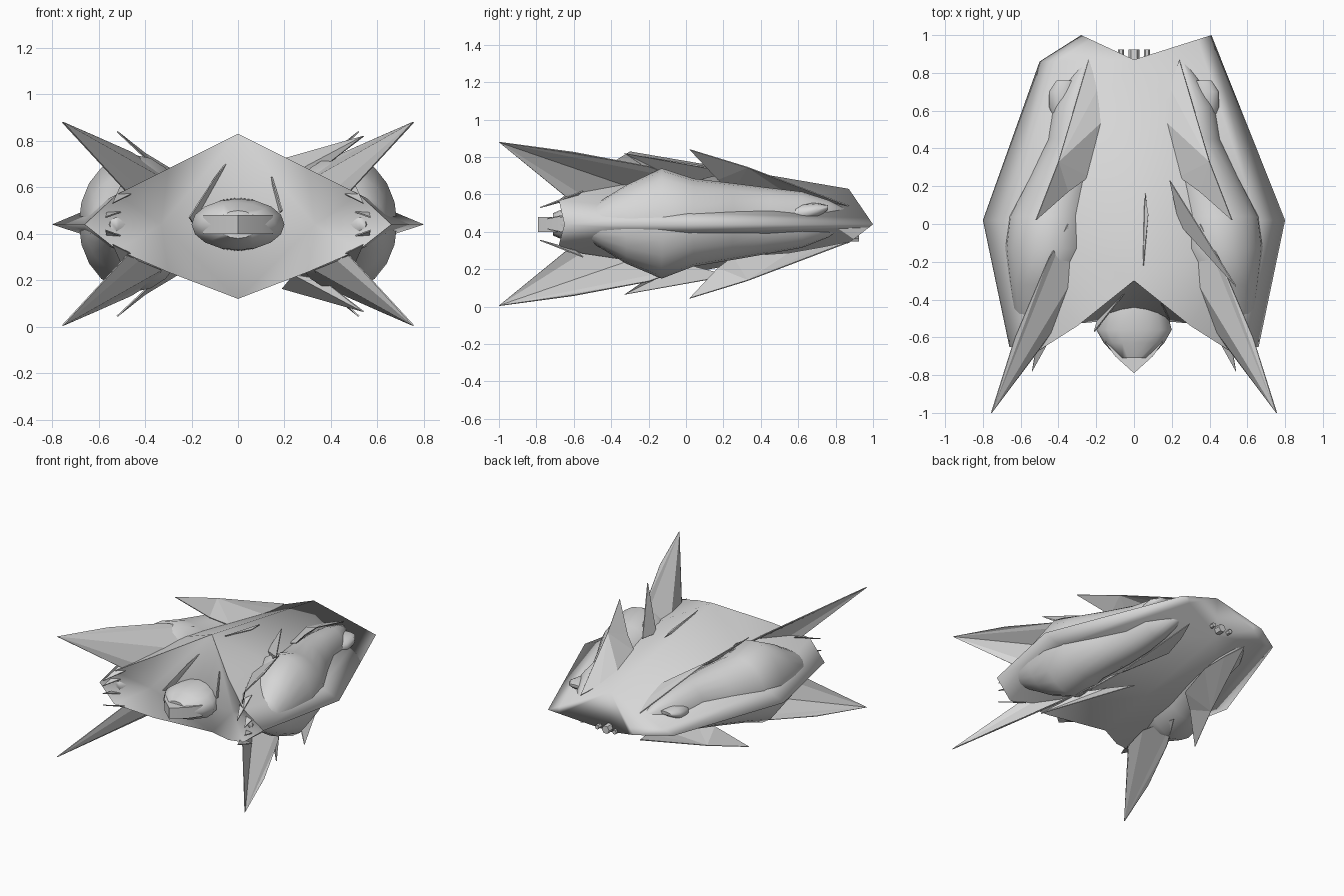
import bpy, math
from mathutils import Vector

if "Cube" in bpy.data.objects:
    bpy.data.objects.remove(bpy.data.objects["Cube"])

MID = 0.44
grey = bpy.data.materials.new("hull grey")
grey.diffuse_color = (0.68, 0.68, 0.68, 1)
grey.use_nodes = True
grey.node_tree.nodes["Principled BSDF"].inputs["Base Color"].default_value = grey.diffuse_color


def make(name, verts, faces, angle=60, thick=0):
    me = bpy.data.meshes.new(name)
    me.from_pydata([tuple(v) for v in verts], [], faces)
    me.validate()
    ob = bpy.data.objects.new(name, me)
    bpy.context.collection.objects.link(ob)
    me.materials.append(grey)
    bpy.ops.object.select_all(action='DESELECT')
    ob.select_set(True)
    bpy.context.view_layer.objects.active = ob
    bpy.ops.object.mode_set(mode='EDIT')
    bpy.ops.mesh.select_all(action='SELECT')
    bpy.ops.mesh.normals_make_consistent(inside=False)
    bpy.ops.object.mode_set(mode='OBJECT')
    if thick:
        mod = ob.modifiers.new("thickness", 'SOLIDIFY')
        mod.thickness = thick
        mod.offset = 0
    elif angle >= 180:
        bpy.ops.object.shade_smooth()
    else:
        bpy.ops.object.shade_smooth_by_angle(angle=math.radians(angle))
    return ob


def loft(name, stations, n=20, side=1, angle=60):
    """Ellipse sections along y: (y, x centre, z centre, x radius, z radius)."""
    verts, faces = [], []
    for y, xc, zc, rx, rz in stations:
        for i in range(n):
            a = 2 * math.pi * i / n
            verts.append((side * (xc + rx * math.cos(a)), y, zc + rz * math.sin(a)))
    for s in range(len(stations) - 1):
        for i in range(n):
            j = (i + 1) % n
            faces.append((s * n + i, s * n + j, (s + 1) * n + j, (s + 1) * n + i))
    last = (len(stations) - 1) * n
    faces += [tuple(range(n)), tuple(range(last, last + n))]
    return make(name, verts, faces, angle)


def blade(name, pts, sx=1, flip=False):
    """Thin fin as a triangle fan from its first point."""
    verts = [(sx * x, y, 2 * MID + 0.005 - z if flip else z) for x, y, z in pts]
    faces = [(0, i, i + 1) for i in range(1, len(pts) - 1)]
    return make(name, verts, faces, thick=0.006)


class Patch:
    """Collects triangles with shared corners."""
    def __init__(self):
        self.verts, self.faces = [], []

    def tri(self, *pts):
        ids = []
        for p in pts:
            p = tuple(round(c, 4) for c in p)
            if p not in self.verts:
                self.verts.append(p)
            ids.append(self.verts.index(p))
        if len(set(ids)) == 3:
            self.faces.append(tuple(ids))


# Diamond hull: ridge, keel, swept front edge and rim; the rear corners differ
hull, wall = Patch(), Patch()
rear_rim = {1: [(0.41, 1.0, MID)],
            -1: [(-0.5, 0.86, MID), (-0.28, 1.0, MID)]}
shells = [((0, -0.3, 0.83), (0, 0.87, 0.63), 0.68, 0.57),
          ((0, -0.3, 0.12), (0, 0.87, 0.34), 0.235, 0.33)]
for s in (1, -1):
    P0, P1 = (s * 0.66, -0.65, MID), (s * 0.8, 0.02, MID)
    inner, centre = (s * 0.33, -0.53, MID), (0, -0.5, MID)
    rim = [P1] + rear_rim[s]
    ends = []
    for front, back, z1, z2 in shells:
        F1, F2 = (s * 0.3, -0.54, z1), (s * 0.52, -0.68, z2)
        # Inner row just inside the rim, so the edge rolls over
        row = []
        for k, p in enumerate(rim):
            root = Vector(front).lerp(Vector(back), 0.27) if k == 0 else Vector(back)
            row.append(tuple(root.lerp(Vector(p), 0.82)))
        hull.tri(front, F1, row[0])
        hull.tri(F1, F2, row[0])
        hull.tri(F2, P0, row[0])
        hull.tri(P0, P1, row[0])
        hull.tri(front, row[0], back)
        for k in range(len(rim) - 1):
            hull.tri(back, row[k], row[k + 1])
            hull.tri(row[k], rim[k], rim[k + 1])
            hull.tri(row[k], rim[k + 1], row[k + 1])
        ends.append(row[-1])
        # Front wall folding in toward the head
        wall.tri(front, centre, inner)
        wall.tri(front, inner, F1)
        wall.tri(F1, inner, F2)
        wall.tri(F2, inner, P0)
    # Rear wall
    hull.tri(shells[0][1], ends[0], ends[1])
    hull.tri(shells[0][1], ends[1], shells[1][1])
    hull.tri(ends[0], rim[-1], ends[1])
make("hull", hull.verts, hull.faces, 180)
make("front_wall", wall.verts, wall.faces, 180)

# Bulging side pods with a small tail bump
pod = [(-0.62, 0.53, 0.44, 0.02, 0.03), (-0.45, 0.51, 0.44, 0.13, 0.13),
       (-0.32, 0.48, 0.44, 0.18, 0.21), (-0.13, 0.45, 0.445, 0.235, 0.295),
       (0.04, 0.44, 0.45, 0.225, 0.235), (0.25, 0.37, 0.455, 0.185, 0.205),
       (0.45, 0.32, 0.46, 0.14, 0.175), (0.62, 0.31, 0.465, 0.12, 0.15),
       (0.76, 0.28, 0.47, 0.07, 0.1), (0.88, 0.25, 0.48, 0.01, 0.03)]
bump = [(0.5, 0.35, 0.49, 0.05, 0.04), (0.62, 0.37, 0.5, 0.08, 0.05),
        (0.70, 0.38, 0.515, 0.07, 0.04), (0.76, 0.36, 0.53, 0.05, 0.012)]
for s, label in ((1, "right"), (-1, "left")):
    loft(label + "_pod", pod, side=s)
    loft(label + "_tail_bump", bump, 12, side=s)

# Head, with a faceted muzzle
loft("head", [(-0.32, 0, 0.44, 0.12, 0.1), (-0.45, 0, 0.44, 0.17, 0.115),
              (-0.56, 0, 0.44, 0.2, 0.11), (-0.63, 0, 0.44, 0.16, 0.095),
              (-0.71, 0, 0.44, 0.085, 0.06)], 16)
outline = [(-0.15, -0.5), (-0.15, -0.63), (-0.1, -0.7), (0, -0.79),
           (0.1, -0.7), (0.15, -0.63), (0.15, -0.5)]
n = len(outline)
make("muzzle", [(x, y, z) for z in (0.4, 0.48) for x, y in outline],
     [tuple(range(n)), tuple(range(n, 2 * n))] +
     [(i, (i + 1) % n, n + (i + 1) % n, n + i) for i in range(n)], 20)

# Swept blades above and below
main = [(0.755, -1, 0.88), (0.63, -0.6, 0.825), (0.46, -0.2, 0.75),
        (0.35, 0.0, 0.68), (0.33, -0.3, 0.64), (0.43, -0.56, 0.6), (0.47, -0.62, 0.57)]
rear = [(0.4, 0.33, 0.745), (0.52, 0.02, 0.84), (0.35, 0.17, 0.68), (0.24, 0.25, 0.62),
        (0.16, 0.55, 0.6), (0.19, 0.72, 0.57), (0.24, 0.87, 0.54)]
small = [(0.54, -0.33, 0.82), (0.19, 0.23, 0.72), (0.24, 0.0, 0.66), (0.36, -0.12, 0.68)]
jag = [(0.54, -0.78, 0.53), (0.5, -0.55, 0.62), (0.44, -0.6, 0.58)]
jag_low = [(0.57, -0.74, 0.47), (0.56, -0.5, 0.52), (0.46, -0.55, 0.51)]
for s, label in ((1, "right"), (-1, "left")):
    for flip, level in ((False, "upper"), (True, "lower")):
        pre = label + "_" + level + "_"
        blade(pre + "main_blade", main, s, flip)
        blade(pre + "rear_blade", rear, s, flip)
        blade(pre + "front_spike", jag, s, flip)
        blade(pre + "inner_spike", jag_low, s, flip)
        if s == 1:
            blade(pre + "small_blade", small, s, flip)

# Neck plates and a small dorsal sliver
blade("left_neck_plate", [(0, -0.3, 0.77), (-0.1, -0.43, 0.64), (-0.21, -0.57, 0.47),
                          (-0.19, -0.5, 0.44), (-0.08, -0.38, 0.6)])
blade("right_neck_plate", [(0.145, -0.42, 0.645), (0.19, -0.52, 0.5), (0.17, -0.45, 0.48)])
blade("dorsal_sliver", [(0.06, 0.16, 0.74), (0.075, 0.05, 0.75), (0.05, -0.22, 0.80),
                        (0.05, 0.0, 0.74)])

# Rear nozzles
for name, x, r in (("centre_nozzle", 0, 0.03), ("right_nozzle", 0.07, 0.016),
                   ("left_nozzle", -0.07, 0.016)):
    loft(name, [(0.8, x, 0.375, r, r), (0.925, x, 0.375, r, r)], 6, angle=20)
